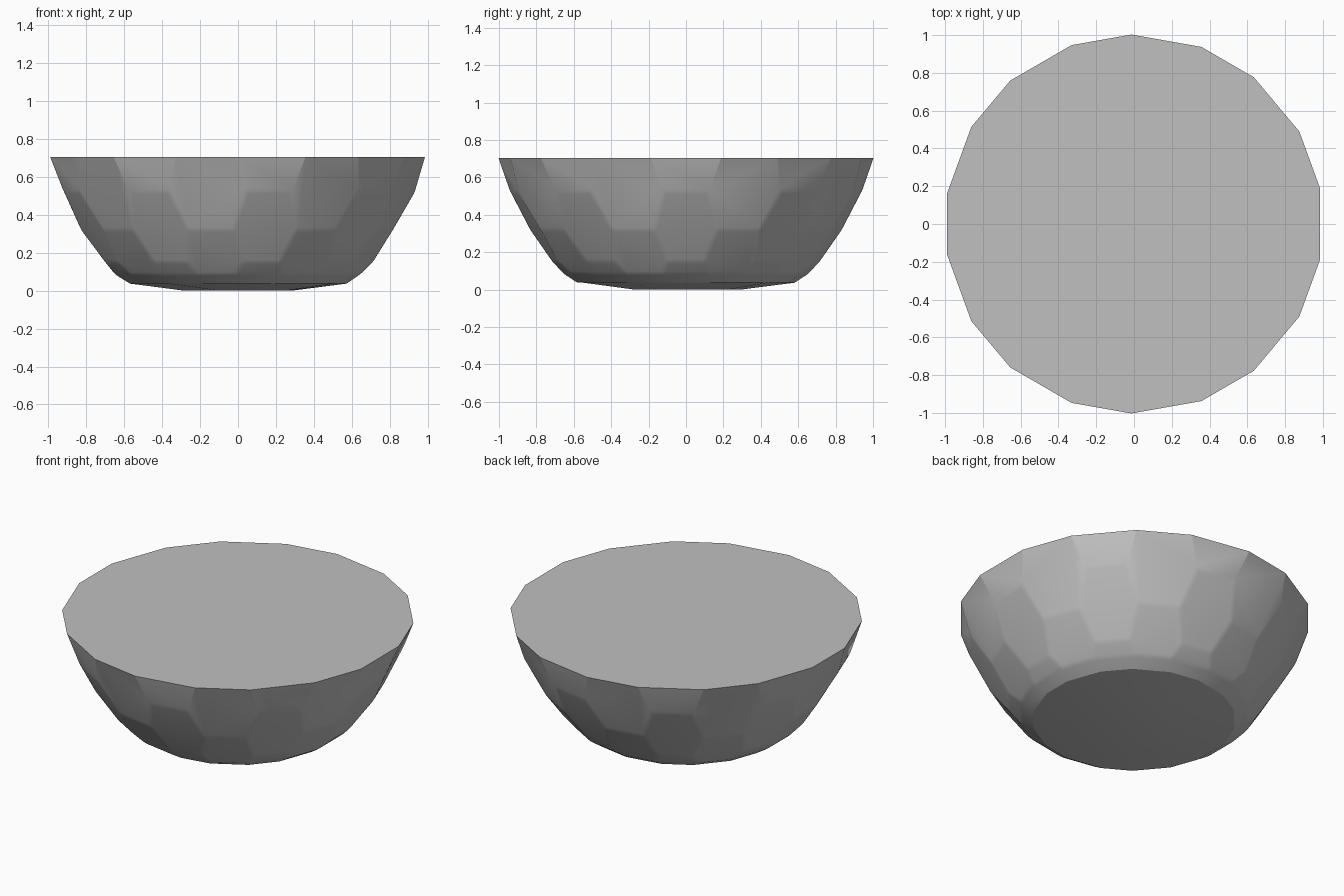
import bpy
import bmesh
from math import cos, sin, radians

cube = bpy.data.objects.get("Cube")
if cube:
    bpy.data.objects.remove(cube)

# Plain grey stone colour
grey = bpy.data.materials.new("stone_grey")
grey.use_nodes = True
colour = (0.53, 0.53, 0.53, 1)
grey.diffuse_color = colour
bsdf = next(n for n in grey.node_tree.nodes if n.type == 'BSDF_PRINCIPLED')
bsdf.inputs["Base Color"].default_value = colour
bsdf.inputs["Roughness"].default_value = 0.8

SECTORS = 9
RIM_Z = 0.705
# Rings of paired corners: height, radius, half angle of each pair.
# Pairs alternate wide and narrow, giving staggered hexagonal facets.
RINGS = [
    (RIM_Z, 1.003, 10.8),
    (0.525, 0.942, 7.3),
    (0.32, 0.835, 11.6),
    (0.15, 0.717, 8.0),
    (0.085, 0.655, 11.0),
    (0.037, 0.58, 9.0),
    (0.0, 0.29, 10.0),
]

# Faceted solid bowl body as a convex hull over the rings
bm = bmesh.new()
for z, radius, half in RINGS:
    for k in range(SECTORS):
        for side in (-1, 1):
            a = radians(k * 360 / SECTORS + side * half)
            bm.verts.new((radius * cos(a), radius * sin(a), z))
hull = bmesh.ops.convex_hull(bm, input=bm.verts[:])
unused = {g for g in hull["geom_interior"] + hull["geom_unused"]
          if isinstance(g, bmesh.types.BMVert)}
bmesh.ops.delete(bm, geom=list(unused), context='VERTS')
bmesh.ops.dissolve_limit(bm, angle_limit=radians(4),
                         verts=bm.verts[:], edges=bm.edges[:])

# Soften the ridges between the side facets, leaving rim and base crisp
ridges = [e for e in bm.edges
          if all(0.06 < v.co.z < RIM_Z - 0.01 for v in e.verts)]
bmesh.ops.bevel(bm, geom=ridges, offset=0.016, segments=2, profile=0.5,
                affect='EDGES', clamp_overlap=True)
bmesh.ops.recalc_face_normals(bm, faces=bm.faces[:])

mesh = bpy.data.meshes.new("bowl_body")
bm.to_mesh(mesh)
bm.free()
mesh.materials.append(grey)
bowl = bpy.data.objects.new("bowl_body", mesh)
bpy.context.collection.objects.link(bowl)

bpy.ops.object.select_all(action='DESELECT')
bowl.select_set(True)
bpy.context.view_layer.objects.active = bowl
bpy.ops.object.shade_smooth_by_angle(angle=radians(18))
